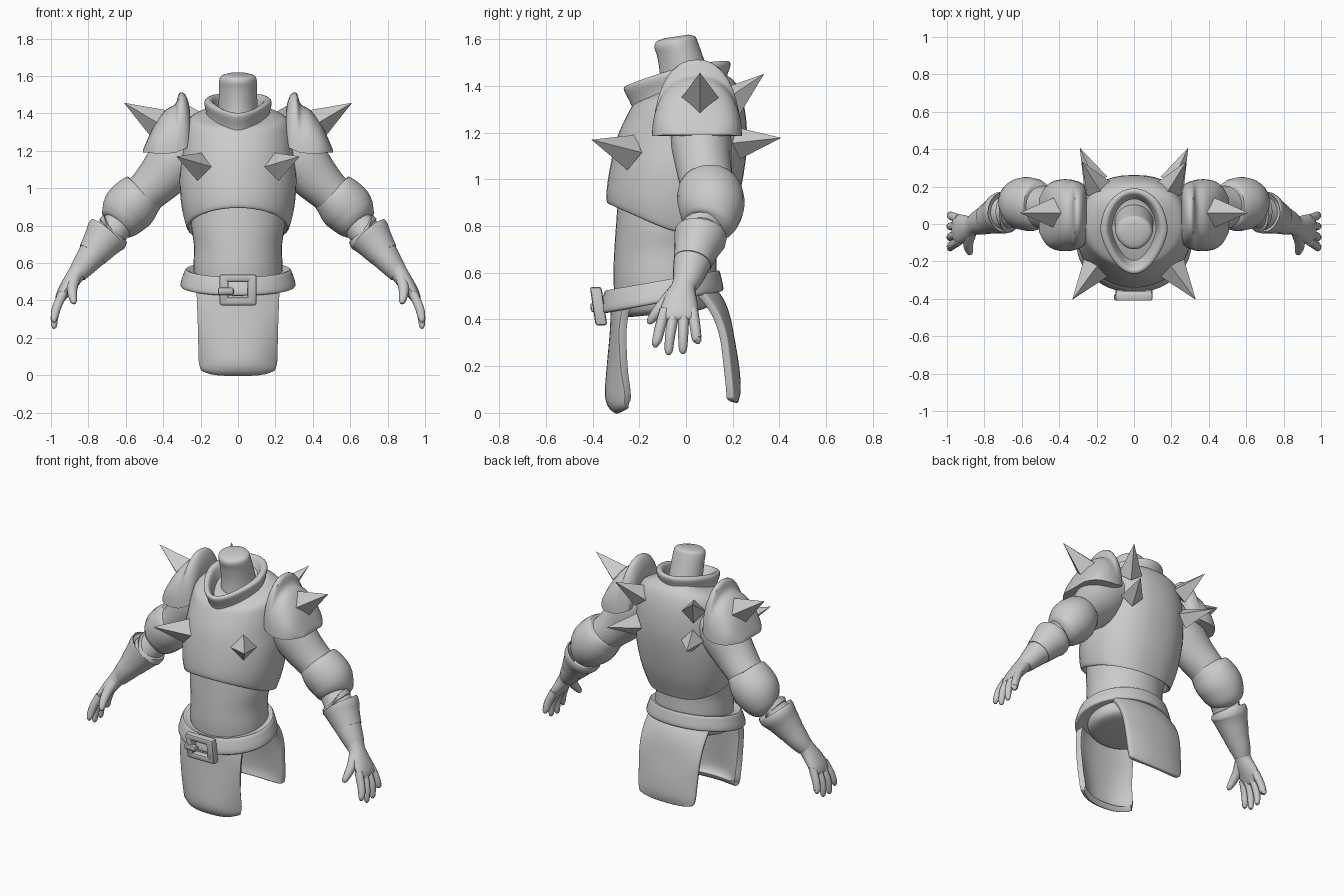
import bpy, bmesh, math
from mathutils import Vector

GREY = bpy.data.materials.new("plain grey")
GREY.diffuse_color = (0.6, 0.6, 0.6, 1)


def refine(rows, k=4):
    """Smooth in-between rows (Catmull-Rom)."""
    out = []
    for i in range(len(rows) - 1):
        a, b, c, d = rows[max(i - 1, 0)], rows[i], rows[i + 1], rows[min(i + 2, len(rows) - 1)]
        for j in range(k):
            t = j / k
            out.append(tuple(0.5 * (2 * q + (r - p) * t + (2 * p - 5 * q + 4 * r - s) * t * t
                                    + (3 * q - p - 3 * r + s) * t ** 3)
                             for p, q, r, s in zip(a, b, c, d)))
    return out + [tuple(rows[-1])]


def finish(name, bm, mirror=False, smooth=True, angle=40):
    bmesh.ops.recalc_face_normals(bm, faces=bm.faces)
    me = bpy.data.meshes.new(name)
    bm.to_mesh(me)
    bm.free()
    me.materials.append(GREY)
    ob = bpy.data.objects.new(name, me)
    bpy.context.collection.objects.link(ob)
    if smooth:
        bpy.ops.object.select_all(action='DESELECT')
        ob.select_set(True)
        bpy.context.view_layer.objects.active = ob
        bpy.ops.object.shade_smooth_by_angle(angle=math.radians(angle))
    if mirror:
        ob.modifiers.new("mirror", 'MIRROR')
    return ob


def skin(name, rings, closed=True, caps=True, **kw):
    """Bridge rings of points into a surface."""
    bm = bmesh.new()
    vs = [[bm.verts.new(p) for p in r] for r in rings]
    n = len(vs[0])
    for a, b in zip(vs, vs[1:]):
        for i in range(n if closed else n - 1):
            j = (i + 1) % n
            bm.faces.new((a[i], a[j], b[j], b[i]))
    if caps:
        bm.faces.new(vs[0])
        bm.faces.new(vs[-1])
    return finish(name, bm, **kw)


def body(name, rows, n=40, e=1, point=0, square=1, k=4, **kw):
    """Upright loft; row = front z, back z, front y, back y, half width."""
    rings = []
    for zf, zb, yf, yb, rx in refine(rows, k):
        ring = []
        for i in range(n):
            a = math.tau * i / n
            s, c = math.sin(a), math.cos(a)
            w = ((1 - s) / 2) ** e
            if s > 0:  # flatter back
                s, c = s ** square, math.copysign(abs(c) ** square, c)
            ring.append((rx * c * (1 - point * max(0, -s)), (yf + yb) / 2 + s * (yb - yf) / 2,
                         zb + (zf - zb) * w))
        rings.append(ring)
    return skin(name, rings, **kw)


def limb(name, rows, n=20, k=3, **kw):
    """Tube along a path; row = x, y, z, radius along y, radius across."""
    rows = refine(rows, k)
    rings = []
    for i, (x, y, z, ru, rv) in enumerate(rows):
        t = (Vector(rows[min(i + 1, len(rows) - 1)][:3]) - Vector(rows[max(i - 1, 0)][:3])).normalized()
        u = Vector((0, 1, 0))
        u = (u - t * u.dot(t)).normalized()
        v = t.cross(u)
        rings.append([Vector((x, y, z)) + u * ru * math.cos(math.tau * j / n)
                      + v * rv * math.sin(math.tau * j / n) for j in range(n)])
    return skin(name, rings, mirror=True, **kw)


def spike(name, base, tip, r):
    """Four-sided flat spike."""
    base, tip = Vector(base), Vector(tip)
    t = (tip - base).normalized()
    u = t.cross(Vector((0, 0, 1))).normalized()
    v = u.cross(t)
    bm = bmesh.new()
    ring = [bm.verts.new(base + d * r) for d in (u, v, -u, -v)]
    top = bm.verts.new(tip)
    bm.faces.new(ring)
    for i in range(4):
        bm.faces.new((ring[i], ring[(i + 1) % 4], top))
    finish(name, bm, mirror=True, smooth=False)


def cloth(name, rows):
    """Hanging flap; row = z, half width, middle y, edge y, corner lift."""
    n, rings = 16, []
    for z, hw, ym, ye, lift in refine(rows, 4):
        ts = [2 * i / n - 1 for i in range(n + 1)]
        rings.append([(hw * t, ym + (ye - ym) * abs(t) ** 2.4, z + lift * t ** 4) for t in ts])
    ob = skin(name, rings, closed=False, caps=False)
    m = ob.modifiers.new("thickness", 'SOLIDIFY')
    m.thickness, m.offset = 0.035, 0
    b = ob.modifiers.new("soft edge", 'BEVEL')
    b.width, b.segments = 0.01, 2


def box(name, centre, size, bevel=0.012):
    bm = bmesh.new()
    bmesh.ops.create_cube(bm, size=1)
    for v in bm.verts:
        v.co = Vector(centre) + Vector(a * b for a, b in zip(v.co, size))
        v.co.y -= (v.co.z - .46) * .15  # lean with the belt
    bmesh.ops.bevel(bm, geom=bm.edges[:], offset=bevel, segments=2, affect='EDGES', profile=0.5)
    finish(name, bm)


# Torso: chest plate, waist, collar and neck
body("chest_plate", [(.92, .78, -.30, .12, .235), (.895, .715, -.325, .155, .262), (.91, .74, -.34, .17, .28),
                     (.97, .87, -.338, .215, .303), (1.07, 1.03, -.322, .248, .312), (1.18, 1.17, -.295, .262, .30),
                     (1.27, 1.31, -.255, .25, .288), (1.32, 1.41, -.225, .215, .26), (1.34, 1.455, -.19, .16, .17)],
     e=1.25, square=.85)
body("waist", [(.41, .44, -.24, .06, .17), (.43, .47, -.29, .11, .225), (.55, .58, -.31, .13, .238),
               (.68, .70, -.308, .13, .235), (.80, .80, -.30, .14, .25), (.94, .92, -.29, .16, .25)])
body("collar", [(1.25, 1.40, -.215, .18, .18), (1.32, 1.44, -.235, .175, .17), (1.38, 1.485, -.265, .19, .18),
                (1.40, 1.505, -.26, .185, .17), (1.395, 1.50, -.235, .16, .14), (1.33, 1.44, -.19, .13, .12),
                (1.28, 1.40, -.17, .11, .11)], e=1.7, point=.22)
body("neck", [(1.28, 1.32, -.12, .14, .115), (1.42, 1.42, -.11, .11, .105), (1.52, 1.52, -.122, .075, .102),
              (1.565, 1.59, -.135, .05, .10), (1.59, 1.613, -.126, .038, .088), (1.605, 1.62, -.09, .01, .05)],
     point=.15)

# Belt and buckle
body("belt", [(.44, .53, -.33, .12, .25), (.425, .52, -.355, .15, .295), (.44, .535, -.368, .16, .308),
              (.50, .585, -.355, .15, .292), (.525, .61, -.342, .14, .278), (.515, .60, -.315, .11, .25)], k=3)
for s in (-1, 1):
    box("buckle_side", (s * .075, -.375, .457), (.048, .05, .165))
    box("buckle_bar", (0, -.375, .457 + s * .062), (.19, .05, .042))
box("buckle_tongue", (-.065, -.393, .45), (.085, .035, .04))

# Hanging cloth flaps
cloth("front_flap", [(.48, .215, -.305, -.25, 0), (.36, .212, -.308, -.27, 0), (.2, .204, -.322, -.265, 0),
                     (.08, .20, -.33, -.25, .01), (.03, .192, -.315, -.25, .015), (.012, .18, -.29, -.245, .025)])
cloth("back_flap", [(.54, .215, .10, .03, 0), (.48, .215, .145, .085, 0), (.41, .215, .172, .13, 0),
                    (.32, .212, .19, .16, 0), (.2, .205, .21, .175, 0), (.1, .20, .217, .185, .01),
                    (.045, .19, .205, .19, .015)])

# Arms
limb("upper_arm", [(.20, .06, 1.25, .12, .12), (.32, .065, 1.16, .13, .145), (.41, .075, 1.06, .12, .13),
                   (.49, .09, .98, .115, .112), (.58, .10, .90, .11, .11)])
limb("elbow_guard", [(.485, .10, .995, .095, .09), (.50, .10, .975, .122, .118), (.535, .102, .945, .14, .135),
                     (.585, .108, .89, .143, .142), (.625, .10, .835, .128, .122), (.65, .09, .805, .105, .098),
                     (.66, .085, .795, .07, .07)])
limb("forearm", [(.60, .09, .84, .08, .08), (.66, .07, .785, .085, .085), (.72, .05, .715, .094, .094),
                 (.775, .028, .65, .082, .08), (.83, .008, .58, .066, .062), (.86, -.005, .54, .05, .05)])
limb("cuff", [(.69, .063, .765, .08, .08), (.688, .063, .766, .105, .108), (.695, .062, .757, .113, .117),
              (.708, .057, .742, .111, .115), (.735, .045, .705, .098, .10), (.78, .028, .645, .082, .082)])

# Hands
limb("palm", [(.835, .003, .585, .055, .052), (.865, -.01, .54, .053, .047), (.90, -.022, .49, .07, .042),
              (.935, -.028, .44, .08, .034), (.955, -.03, .405, .075, .024), (.96, -.03, .395, .05, .012)], n=16)
for name, y0, y1, z1 in (("index_finger", -.09, -.13, .282), ("middle_finger", -.05, -.074, .25),
                         ("ring_finger", -.01, -.013, .255), ("little_finger", .028, .05, .297)):
    ym = (y0 + y1) / 2
    limb(name, [(.935, y0, .44, .024, .026), (.967, ym, .37, .023, .025), (.98, ym * .4 + y1 * .6, .32, .021, .022),
                (.983, y1, z1 + .015, .017, .016), (.98, y1, z1, .008, .008)], n=10)
limb("thumb", [(.87, -.035, .53, .034, .034), (.885, -.085, .475, .03, .03), (.885, -.125, .43, .024, .025),
               (.878, -.152, .395, .017, .017), (.875, -.16, .383, .007, .007)], n=10)

# Shoulder pads: arched sections stepping outward; row = x, top z, half depth, bottom z
rings = []
for x, top, hd, low in refine([(.255, 1.38, .12, 1.25), (.262, 1.45, .155, 1.225), (.285, 1.505, .175, 1.21),
                               (.315, 1.508, .185, 1.198), (.335, 1.45, .19, 1.19), (.385, 1.42, .192, 1.186),
                               (.44, 1.35, .178, 1.186), (.478, 1.275, .145, 1.19), (.508, 1.205, .09, 1.19)], 3):
    arch = [math.pi * i / 20 for i in range(21)]
    rings.append([(x, .047 + hd * math.copysign(abs(math.cos(a)) ** .9, math.cos(a)),
                   low + (top - low) * math.sin(a) ** .92) for a in arch])
skin("shoulder_pad", rings, mirror=True)

# Spikes
spike("shoulder_spike", (.43, .06, 1.35), (.61, .06, 1.457), .08)
spike("chest_spike", (.205, -.235, 1.115), (.33, -.405, 1.17), .078)
spike("upper_back_spike", (.19, .19, 1.33), (.28, .335, 1.452), .072)
spike("lower_back_spike", (.205, .225, 1.155), (.29, .408, 1.178), .068)
